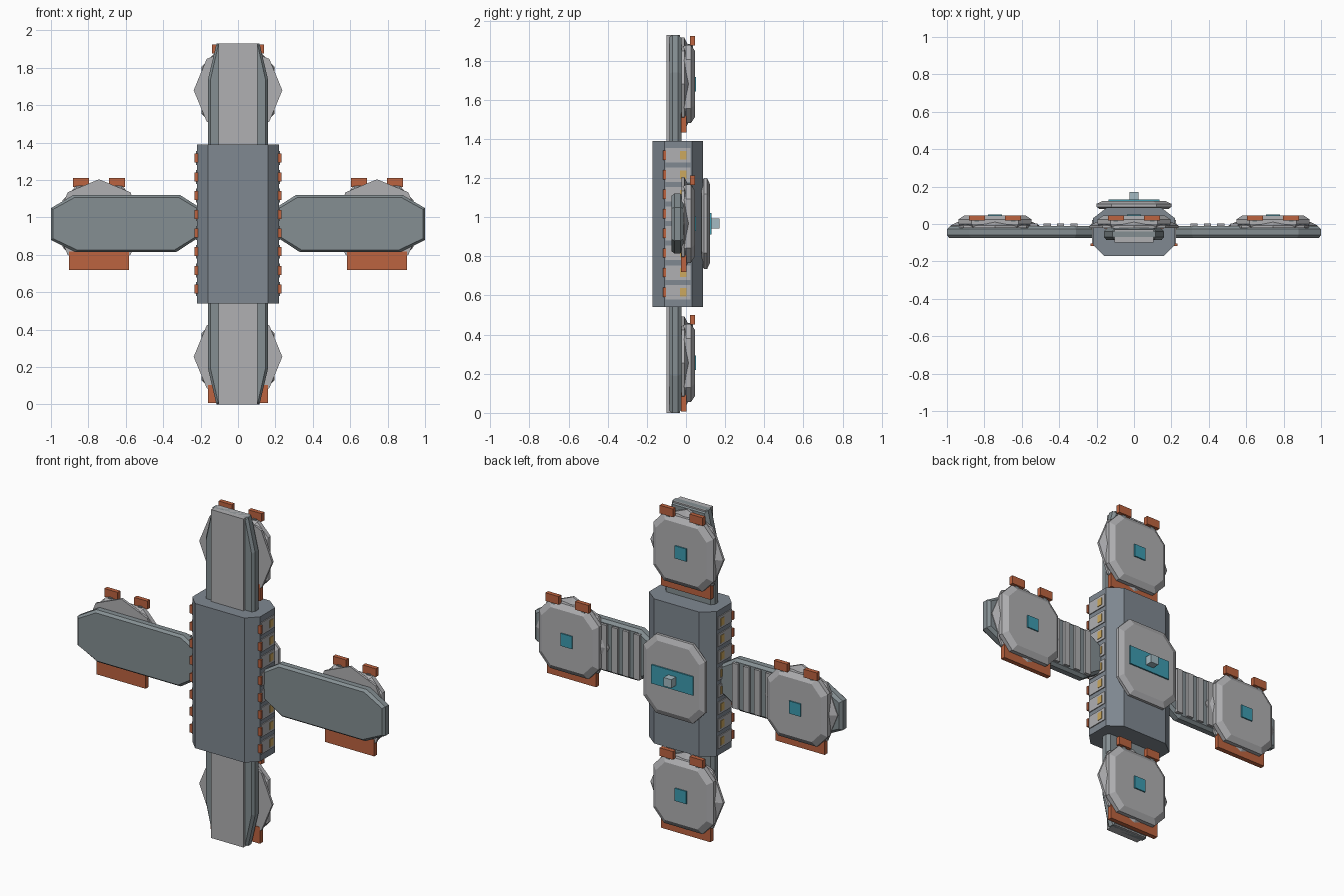
import bpy, bmesh, math

if "Cube" in bpy.data.objects:
    bpy.data.objects.remove(bpy.data.objects["Cube"])


def lin(c):
    return c / 12.92 if c <= 0.04045 else ((c + 0.055) / 1.055) ** 2.4


def mat(name, r, g, b):
    m = bpy.data.materials.new(name)
    m.diffuse_color = (lin(r), lin(g), lin(b), 1)
    m.use_nodes = True
    m.node_tree.nodes["Principled BSDF"].inputs["Base Color"].default_value = m.diffuse_color
    return m


SLATE = mat("slate hull", 0.50, 0.535, 0.57)
ARM = mat("grey arm", 0.52, 0.56, 0.575)
LIGHT = mat("light grey panel", 0.69, 0.69, 0.70)
ORANGE = mat("rust orange", 0.74, 0.39, 0.25)
TEAL = mat("teal glass", 0.24, 0.61, 0.69)
AMBER = mat("amber window", 0.80, 0.66, 0.37)
PALE = mat("pale blue sensor", 0.64, 0.73, 0.76)


def loft(name, outline, layers, material, axis="y", centre=(0, 0)):
    """Stack an outline along an axis; each layer is (position, inset)."""
    bm = bmesh.new()
    w = max(abs(p[0] - centre[0]) for p in outline)
    h = max(abs(p[1] - centre[1]) for p in outline)
    rings = []
    for pos, inset in layers:
        ring = []
        for a, b in outline:
            a = centre[0] + (a - centre[0]) * (1 - inset / w)
            b = centre[1] + (b - centre[1]) * (1 - inset / h)
            ring.append(bm.verts.new((a, pos, b) if axis == "y" else (a, b, pos)))
        rings.append(ring)
    n = len(outline)
    for r, s in zip(rings, rings[1:]):
        for i in range(n):
            bm.faces.new((r[i], r[(i + 1) % n], s[(i + 1) % n], s[i]))
    bm.faces.new(rings[0])
    bm.faces.new(rings[-1])
    bmesh.ops.recalc_face_normals(bm, faces=bm.faces)
    me = bpy.data.meshes.new(name)
    bm.to_mesh(me)
    bm.free()
    me.materials.append(material)
    ob = bpy.data.objects.new(name, me)
    bpy.context.collection.objects.link(ob)
    return ob


def box(name, x0, x1, y0, y1, z0, z1, material):
    pts = [(x0, z0), (x1, z0), (x1, z1), (x0, z1)]
    c = ((x0 + x1) / 2, (z0 + z1) / 2)
    return loft(name, pts, [(y0, 0), (y1, 0)], material, centre=c)


def cut_rect(cx, cz, w, h, fx, fz):
    """Rectangle with cut corners; fx and fz are the flat half lengths."""
    q = [(w, -fz), (w, fz), (fx, h), (-fx, h), (-w, fz), (-w, -fz), (-fx, -h), (fx, -h)]
    return [(cx + a, cz + b) for a, b in q]


MID = 0.967

# Central hull, extruded upward
hull = [(-0.16, -0.17), (0.16, -0.17), (0.22, -0.11), (0.22, 0.03),
        (0.145, 0.088), (-0.145, 0.088), (-0.22, 0.03), (-0.22, -0.11)]
loft("hull", hull, [(0.54, 0), (1.39, 0)], SLATE, axis="z")

# Side window rows with trim tabs
for s in (-1, 1):
    def side(name, a, b, y0, y1, z, hz, m):
        xs = sorted((s * a, s * b))
        box(name, xs[0], xs[1], y0, y1, z - hz, z + hz, m)
    for i in range(8):
        z = 0.617 + 0.1 * i
        side("window_frame", 0.21, 0.225, -0.105, 0.022, z, 0.037, LIGHT)
        side("window", 0.22, 0.228, -0.03, 0.002, z, 0.022, AMBER)
        side("trim_tab", 0.21, 0.232, -0.117, -0.103, z, 0.024, ORANGE)

# Upper and lower arms with a light spine plate
for name, base, tip in (("upper", 1.38, 1.93), ("lower", 0.55, 0.0)):
    d = 1 if tip > base else -1
    arm = [(-0.16, base), (0.16, base), (0.16, tip - d * 0.19),
           (0.115, tip), (-0.115, tip), (-0.16, tip - d * 0.19)]
    loft(name + "_arm", arm, [(-0.085, 0.012), (-0.07, 0), (-0.04, 0), (-0.022, 0.015)],
         ARM, centre=(0, base))
    box(name + "_spine", -0.105, 0.105, -0.1, -0.03, min(base, tip), max(base, tip), LIGHT)

# Side arms with ribs on the back
for s in (-1, 1):
    arm = [(0.20, 0.90), (0.33, 0.815), (0.87, 0.815), (1.0, 0.88),
           (1.0, 1.05), (0.88, 1.12), (0.31, 1.12), (0.20, 1.05)]
    loft("side_arm", [(s * x, z) for x, z in arm],
         [(-0.075, 0.012), (-0.06, 0), (-0.028, 0), (-0.012, 0.015)], ARM, centre=(s * 0.6, MID))
    for i in range(4):
        x = s * (0.32 + 0.072 * i)
        box("arm_rib", x - 0.019, x + 0.019, -0.02, 0.002, 0.835, 1.1, LIGHT)

# Docking pods on the four arms
for cx, cz in ((-0.743, MID), (0.743, MID), (0, 1.68), (0, 0.255)):
    ring = [(cx + 0.237 * math.cos(k * math.pi / 4), cz + 0.237 * math.sin(k * math.pi / 4))
            for k in range(8)]
    loft("pod_base", ring, [(-0.022, 0), (-0.008, 0), (0.012, 0.04)], LIGHT, centre=(cx, cz))
    loft("pod", cut_rect(cx, cz, 0.195, 0.2, 0.125, 0.125),
         [(-0.015, 0.01), (0.0, 0), (0.025, 0), (0.045, 0.03)], LIGHT, centre=(cx, cz))
    box("pod_window", cx - 0.037, cx + 0.037, 0.044, 0.052, cz - 0.037, cz + 0.037, TEAL)
    box("pod_bar", cx - 0.16, cx + 0.16, -0.025, 0.002, cz - 0.247, cz - 0.15, ORANGE)
    for s in (-1, 1):
        tx = cx + s * 0.097
        box("pod_tab", tx - 0.043, tx + 0.043, 0.02, 0.045, cz + 0.197, cz + 0.245, ORANGE)
        box("tab_bracket", tx - 0.012, tx + 0.012, 0.01, 0.035, cz + 0.14, cz + 0.205, ARM)

# Large rear pod with sensor
loft("rear_pod", cut_rect(0, MID, 0.2, 0.232, 0.12, 0.15),
     [(0.08, 0.015), (0.092, 0), (0.108, 0), (0.122, 0.03)], LIGHT, centre=(0, MID))
box("rear_window", -0.135, 0.135, 0.121, 0.13, MID - 0.055, MID + 0.055, TEAL)
box("sensor", -0.025, 0.025, 0.125, 0.172, MID - 0.025, MID + 0.025, PALE)
